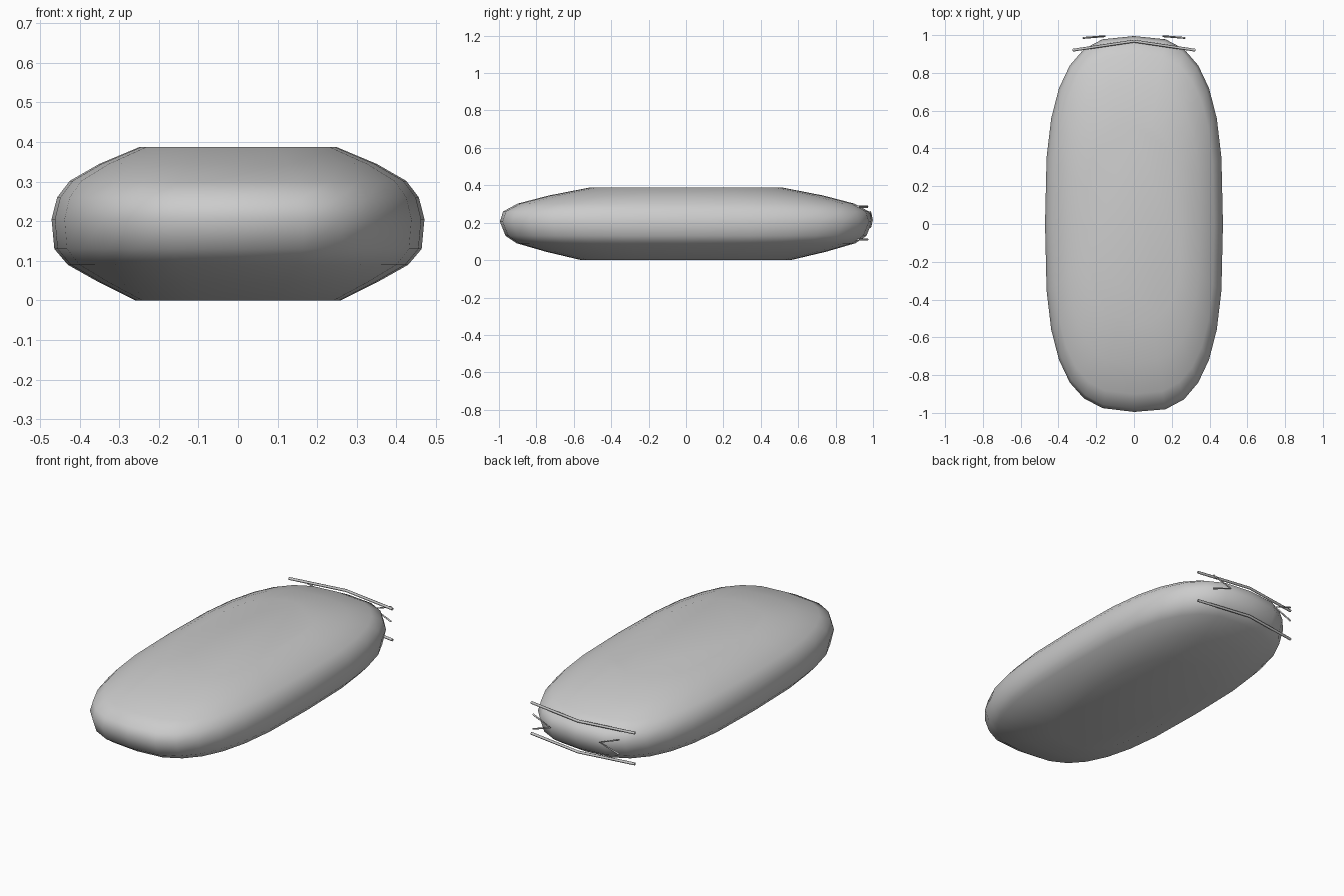
import bpy, bmesh, math

if "Cube" in bpy.data.objects:
    bpy.data.objects.remove(bpy.data.objects["Cube"])

N = 28  # sides of the body outline


def outline(bm, half_x, half_y, z, n):
    """One horizontal rounded-oblong ring of the body."""
    ring = []
    for i in range(N):
        a = 2 * math.pi * i / N
        c, s = math.cos(a), math.sin(a)
        x = math.copysign(abs(c) ** (2 / n), c) * half_x
        y = math.copysign(abs(s) ** (2 / n), s) * half_y
        ring.append(bm.verts.new((x, y, z)))
    return ring


def bar(name, points, radius):
    """Thin bent square rod through the given points."""
    curve = bpy.data.curves.new(name, 'CURVE')
    curve.dimensions = '3D'
    curve.bevel_depth = radius
    curve.bevel_resolution = 1
    curve.use_fill_caps = True
    spline = curve.splines.new('POLY')
    spline.points.add(len(points) - 1)
    for p, co in zip(spline.points, points):
        p.co = (*co, 1)
    obj = bpy.data.objects.new(name, curve)
    bpy.context.collection.objects.link(obj)
    return obj


# Body: stacked rings (half width, half length, height), flat top and bottom
levels = [
    (0.26, 0.56, 0.0), (0.35, 0.75, 0.045), (0.43, 0.905, 0.09),
    (0.464, 0.965, 0.13), (0.471, 0.995, 0.205), (0.457, 0.978, 0.26),
    (0.425, 0.90, 0.302), (0.35, 0.735, 0.345), (0.25, 0.52, 0.387),
]
bm = bmesh.new()
rings = [outline(bm, hx, hy, z, 2.9) for hx, hy, z in levels]
for lo, hi in zip(rings, rings[1:]):
    for i in range(N):
        j = (i + 1) % N
        bm.faces.new((lo[i], lo[j], hi[j], hi[i]))
bm.faces.new(rings[0][::-1])
bm.faces.new(rings[-1])
for f in bm.faces:
    f.smooth = True
# Slight softness in the front end
for v in bm.verts:
    if v.co.y < -0.85 and v.co.z > 0.08:
        v.co.y += 0.006 * math.sin(v.co.x * 22)
mesh = bpy.data.meshes.new("body")
bm.to_mesh(mesh)
bm.free()
bpy.context.collection.objects.link(bpy.data.objects.new("body", mesh))

# Long bent strips across the back end
for name, z in (("upper_back_strip", 0.285), ("lower_back_strip", 0.11)):
    bar(name, [(-0.325, 0.92, z), (0, 0.968, z), (0.325, 0.92, z)], 0.0075)

# Small chevrons on the back end, pointing inwards
for name, s in (("left_chevron", -1), ("right_chevron", 1)):
    bar(name, [(0.27 * s, 0.985, 0.258), (0.155 * s, 0.994, 0.215),
               (0.27 * s, 0.985, 0.175)], 0.005)
